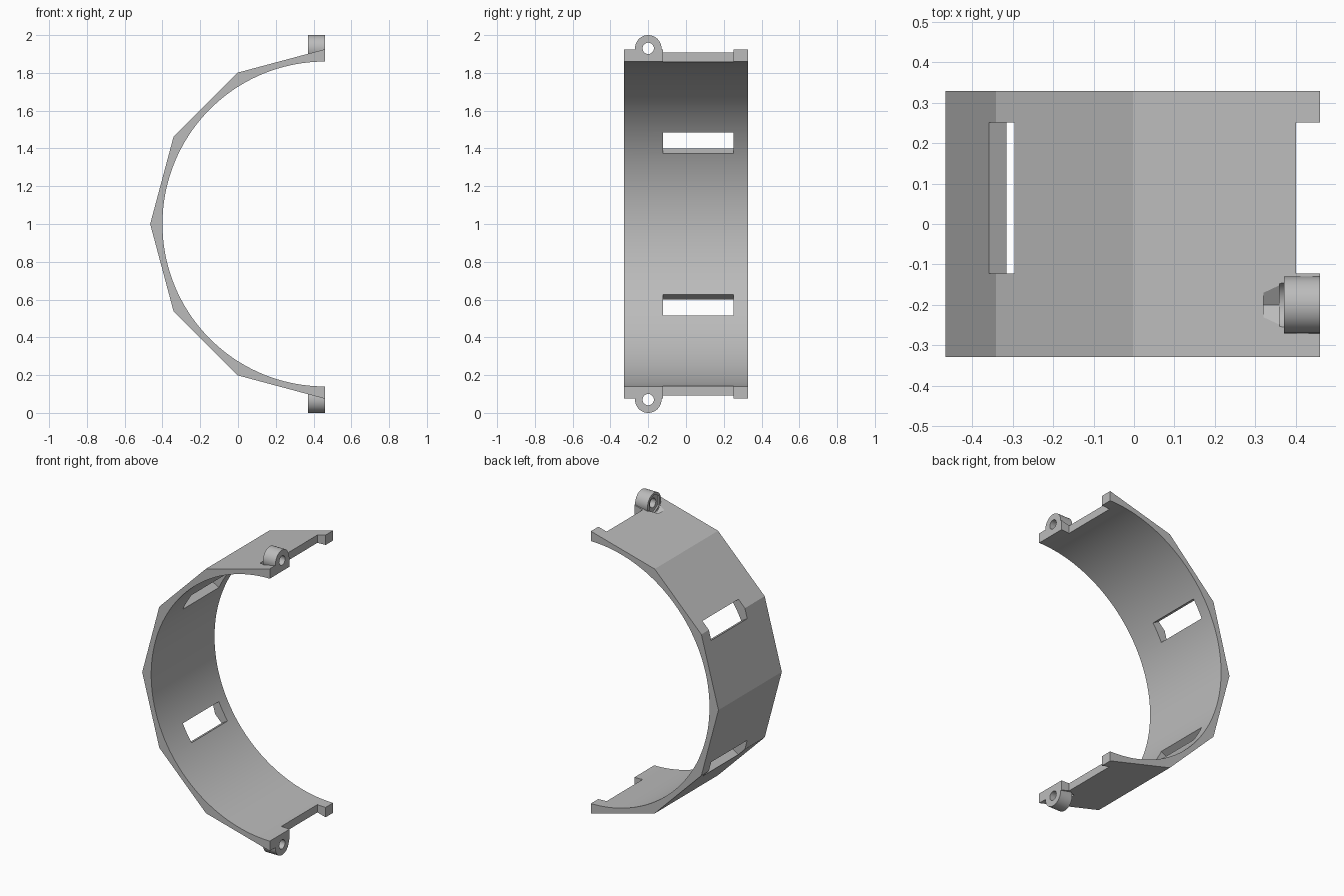
import bpy
import bmesh
from math import sin, cos, radians, pi
from mathutils import Matrix, Vector

default = bpy.data.objects.get("Cube")
if default:
    bpy.data.objects.remove(default, do_unlink=True)

# Ring axis runs along y through (CX, CZ)
CX, CZ = 0.46, 1.0
R_OUT, R_IN, HALF_W = 0.925, 0.86, 0.328
LUG_Y, LUG_Z = -0.2, 0.93  # lug height is measured from the ring centre

grey = bpy.data.materials.new("plain grey")
grey.diffuse_color = (0.5, 0.5, 0.5, 1)
grey.use_nodes = True
grey.node_tree.nodes["Principled BSDF"].inputs["Base Color"].default_value = (0.5, 0.5, 0.5, 1)


def add_object(name, bm):
    bmesh.ops.recalc_face_normals(bm, faces=bm.faces[:])
    mesh = bpy.data.meshes.new(name)
    bm.to_mesh(mesh)
    bm.free()
    mesh.materials.append(grey)
    obj = bpy.data.objects.new(name, mesh)
    bpy.context.collection.objects.link(obj)
    return obj


def box(name, centre, size, tilt=0):
    bm = bmesh.new()
    matrix = (Matrix.Translation(centre) @ Matrix.Rotation(tilt, 4, 'Y')
              @ Matrix.Diagonal((*size, 1)))
    bmesh.ops.create_cube(bm, size=1, matrix=matrix)
    return add_object(name, bm)


def rod(name, x0, x1, z, radius, sides):
    """Prism along x at the lug position, with flat sides up and down for a hexagon."""
    bm = bmesh.new()
    turn = Matrix.Rotation(pi / 2, 4, 'Y') @ Matrix.Rotation(pi / 2, 4, 'Z')
    matrix = Matrix.Translation(((x0 + x1) / 2, LUG_Y, z)) @ turn
    bmesh.ops.create_cone(bm, cap_ends=True, segments=sides, radius1=radius,
                          radius2=radius, depth=x1 - x0, matrix=matrix)
    return add_object(name, bm)


def combine(target, tool, operation):
    tool.hide_render = True
    mod = target.modifiers.new(operation.title(), 'BOOLEAN')
    mod.operation = operation
    mod.solver = 'EXACT'
    mod.object = tool
    bpy.context.view_layer.objects.active = target
    bpy.ops.object.modifier_apply(modifier=mod.name)
    bpy.data.objects.remove(tool, do_unlink=True)


# Half ring: faceted outside, round inside
def arc(radius, steps):
    angles = [radians(90 + 180 * i / steps) for i in range(steps + 1)]
    return [(CX + radius * cos(a), CZ + radius * sin(a)) for a in angles]


profile = arc(R_OUT, 6) + arc(R_IN, 72)[::-1]
bm = bmesh.new()
face = bm.faces.new([bm.verts.new((x, -HALF_W, z)) for x, z in profile])
side = bmesh.ops.extrude_face_region(bm, geom=[face])
bmesh.ops.translate(bm, vec=Vector((0, 2 * HALF_W, 0)),
                    verts=[v for v in side["geom"] if isinstance(v, bmesh.types.BMVert)])
ring = add_object("half_ring_clamp", bm)

# Strap slots and end notches share the same span in y
SLOT_Y, SLOT_LEN = 0.064, 0.373
for s in (1, -1):
    a = radians(150)
    slot_centre = (CX + 0.89 * cos(a), SLOT_Y, CZ + s * 0.89 * sin(a))
    combine(ring, box("slot_cutter", slot_centre, (0.2, SLOT_LEN, 0.127), s * radians(30)),
            'DIFFERENCE')
    combine(ring, box("notch_cutter", (0.45, SLOT_Y, CZ + s * 0.9), (0.1, SLOT_LEN, 0.2)),
            'DIFFERENCE')

    # Bolt lug with clearance groove, nut pocket and through hole
    z = CZ + s * LUG_Z
    combine(ring, rod("groove_cutter", 0.36, 0.38, z, 0.062, 48), 'DIFFERENCE')
    combine(ring, rod("lug", 0.37, CX, z, 0.07, 48), 'UNION')
    combine(ring, rod("nut_cutter", 0.32, 0.38, z, 0.06, 6), 'DIFFERENCE')
    combine(ring, rod("hole_cutter", 0.3, 0.5, z, 0.03, 32), 'DIFFERENCE')

# Smooth the round surfaces, keep the facets crisp
bpy.ops.object.select_all(action='DESELECT')
ring.select_set(True)
bpy.context.view_layer.objects.active = ring
bpy.ops.object.shade_smooth_by_angle(angle=radians(25))
